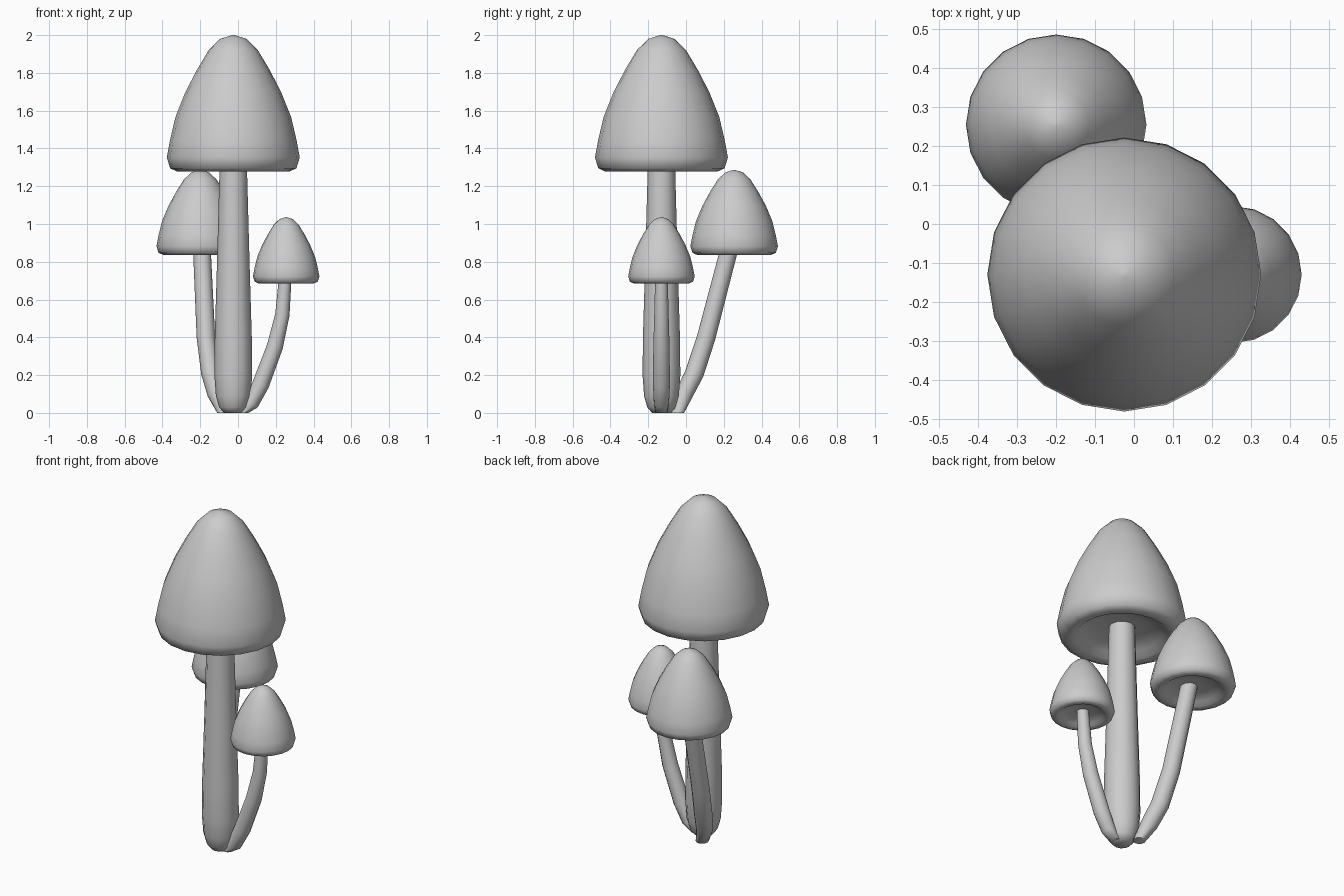
import bpy
import bmesh
from math import cos, sin, pi, radians
from mathutils import Vector

cube = bpy.data.objects.get("Cube")
if cube:
    bpy.data.objects.remove(cube, do_unlink=True)

grey = bpy.data.materials.new("plain grey")
grey.use_nodes = True
grey.diffuse_color = (0.6, 0.6, 0.6, 1)
grey.node_tree.nodes["Principled BSDF"].inputs["Base Color"].default_value = (0.6, 0.6, 0.6, 1)


def add_ring(bm, centre, normal, radius, sides):
    """Circle of vertices facing along the normal."""
    turn = Vector((0, 0, 1)).rotation_difference(normal)
    return [bm.verts.new(centre + turn @ Vector((radius * cos(2 * pi * i / sides),
                                                 radius * sin(2 * pi * i / sides), 0)))
            for i in range(sides)]


def build(name, rings, sides):
    """Loft a closed skin through (centre, normal, radius) rings."""
    bm = bmesh.new()
    loops = [add_ring(bm, c, n, r, sides) for c, n, r in rings]
    for a, b in zip(loops, loops[1:]):
        for i in range(sides):
            j = (i + 1) % sides
            bm.faces.new((a[i], a[j], b[j], b[i]))
    bm.faces.new(loops[0])
    bm.faces.new(loops[-1])
    bmesh.ops.recalc_face_normals(bm, faces=bm.faces)
    mesh = bpy.data.meshes.new(name)
    bm.to_mesh(mesh)
    bm.free()
    mesh.shade_smooth()
    mesh.set_sharp_from_angle(angle=radians(65))
    mesh.materials.append(grey)
    bpy.context.collection.objects.link(bpy.data.objects.new(name, mesh))


# Cap section as fractions of radius and height: underside, rolled rim, dome
CAP = [(0.15, 0.09), (0.4, 0.085), (0.62, 0.05), (0.72, 0.012), (0.84, 0.0), (0.95, 0.025),
       (1.0, 0.104), (0.95, 0.235), (0.87, 0.4), (0.72, 0.583), (0.55, 0.743),
       (0.37, 0.89), (0.2, 0.972), (0.02, 1.0)]
UP = Vector((0, 0, 1))


def cap(name, x, y, base, radius, height):
    build(name, [(Vector((x, y, base + h * height)), UP, r * radius) for r, h in CAP], 20)


def stem(name, points):
    """Stem through (x, y, z, radius) points, flat on the ground."""
    path = [Vector(p[:3]) for p in points]
    rings = []
    for i, p in enumerate(path):
        normal = UP
        if i > 0:
            normal = (path[min(i + 1, len(path) - 1)] - path[i - 1]).normalized()
        rings.append((p, normal, points[i][3]))
    build(name, rings, 12)


# Tall mushroom
cap("tall_cap", -0.025, -0.13, 1.277, 0.352, 0.723)
stem("tall_stem", [(-0.025, -0.13, z, r) for z, r in
                   [(0, 0.05), (0.03, 0.075), (0.09, 0.092), (0.2, 0.1), (0.4, 0.098),
                    (0.8, 0.086), (1.28, 0.073), (1.4, 0.07)]])

# Middle mushroom leaning backwards
cap("middle_cap", -0.2, 0.255, 0.836, 0.232, 0.45)
stem("middle_stem", [(-0.075, -0.045, 0, 0.035), (-0.115, -0.01, 0.1, 0.047),
                     (-0.145, 0.045, 0.21, 0.05), (-0.17, 0.107, 0.4, 0.049),
                     (-0.19, 0.222, 0.84, 0.047), (-0.195, 0.24, 0.92, 0.046)])

# Small mushroom curving to the side
cap("small_cap", 0.255, -0.13, 0.686, 0.176, 0.35)
stem("small_stem", [(0.025, -0.13, 0, 0.03), (0.07, -0.13, 0.05, 0.04),
                    (0.12, -0.13, 0.15, 0.045), (0.195, -0.13, 0.35, 0.043),
                    (0.235, -0.13, 0.52, 0.038), (0.248, -0.13, 0.69, 0.034),
                    (0.252, -0.13, 0.75, 0.033)])
